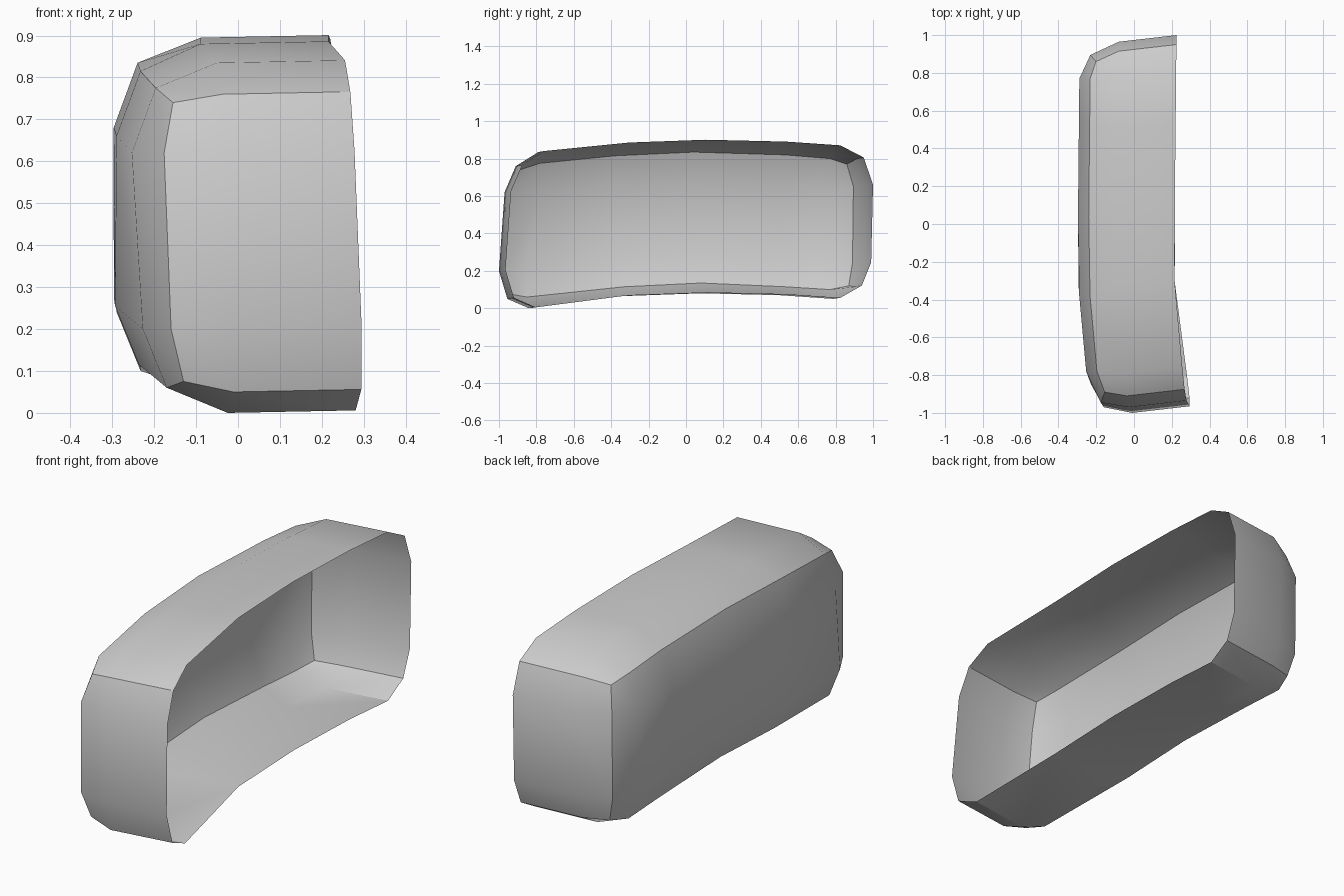
import bpy
import bmesh

# Remove the default object
cube = bpy.data.objects.get("Cube")
if cube:
    bpy.data.objects.remove(cube, do_unlink=True)

# Outlines as (y, z): front end, up and over the top, back end, along the bottom
WALL = [(-1, .2), (-.97, .62), (-.91, .76), (-.79, .835), (-.34, .88), (.07, .895),
        (.5, .885), (.79, .865), (.915, .8), (.965, .655), (.955, .24), (.905, .115),
        (.79, .05), (.5, .07), (.08, .08), (-.34, .065), (-.84, 0), (-.955, .05)]
EDGE = [(-.97, .2), (-.945, .62), (-.89, .74), (-.78, .775), (-.38, .815), (.04, .835),
        (.53, .82), (.77, .8), (.86, .77), (.895, .65), (.89, .24), (.87, .12),
        (.77, .1), (.53, .115), (.08, .135), (-.33, .115), (-.85, .06), (-.935, .075)]
CORNERS = (2, 8, 11, 17)
COUNT = len(WALL)


def rim_x(y, z):
    """Depth of the open rim, which sweeps outward near the front end."""
    return .215 + .01 * max(0, y) + (.13 - .05 * z) * max(0, -.3 - y)


def make_material(name, colour):
    mat = bpy.data.materials.new(name)
    mat.use_nodes = True
    mat.diffuse_color = colour
    mat.node_tree.nodes["Principled BSDF"].inputs["Base Color"].default_value = colour
    return mat


bm = bmesh.new()

# Three rings: open rim, middle of the side walls, edge of the closed wall
rim, middle, edge = [], [], []
for i, ((y, z), (ey, ez)) in enumerate(zip(WALL, EDGE)):
    x = rim_x(y + .035, z)
    rim.append(bm.verts.new((x, y + .035, z + .006)))
    middle.append(bm.verts.new((x - .305, y, z)))
    depth = .425 if i in CORNERS else .455
    edge.append(bm.verts.new((rim_x(ey, ez) - depth, ey, ez)))

# Side walls
for outer, inner in ((rim, middle), (middle, edge)):
    for i in range(COUNT):
        j = (i + 1) % COUNT
        bm.faces.new((outer[i], outer[j], inner[j], inner[i]))

# Closed wall: a grid bulging out from its edge ring
top = edge[2:9]
bottom = edge[:10:-1]


def bulge(vert, rise):
    x, y, z = vert.co
    return bm.verts.new((rim_x(y, z) - .512, y, z + rise))


upper = [edge[1]] + [bulge(v, -.155) for v in top[1:-1]] + [edge[9]]
lower = [edge[0]] + [bulge(v, .14) for v in bottom[1:-1]] + [edge[10]]
rows = (bottom, lower, upper, top)
for low, high in zip(rows, rows[1:]):
    for c in range(len(low) - 1):
        bm.faces.new((low[c], high[c], high[c + 1], low[c + 1]))

mesh = bpy.data.meshes.new("open_shell")
bm.to_mesh(mesh)
bm.free()
mesh.materials.append(make_material("light_grey", (.6, .6, .6, 1)))
shell = bpy.data.objects.new("open_shell", mesh)
bpy.context.collection.objects.link(shell)

# Smooth panels with crisp seams
bpy.ops.object.select_all(action='DESELECT')
shell.select_set(True)
bpy.context.view_layer.objects.active = shell
bpy.ops.object.shade_smooth_by_angle(angle=.52)
